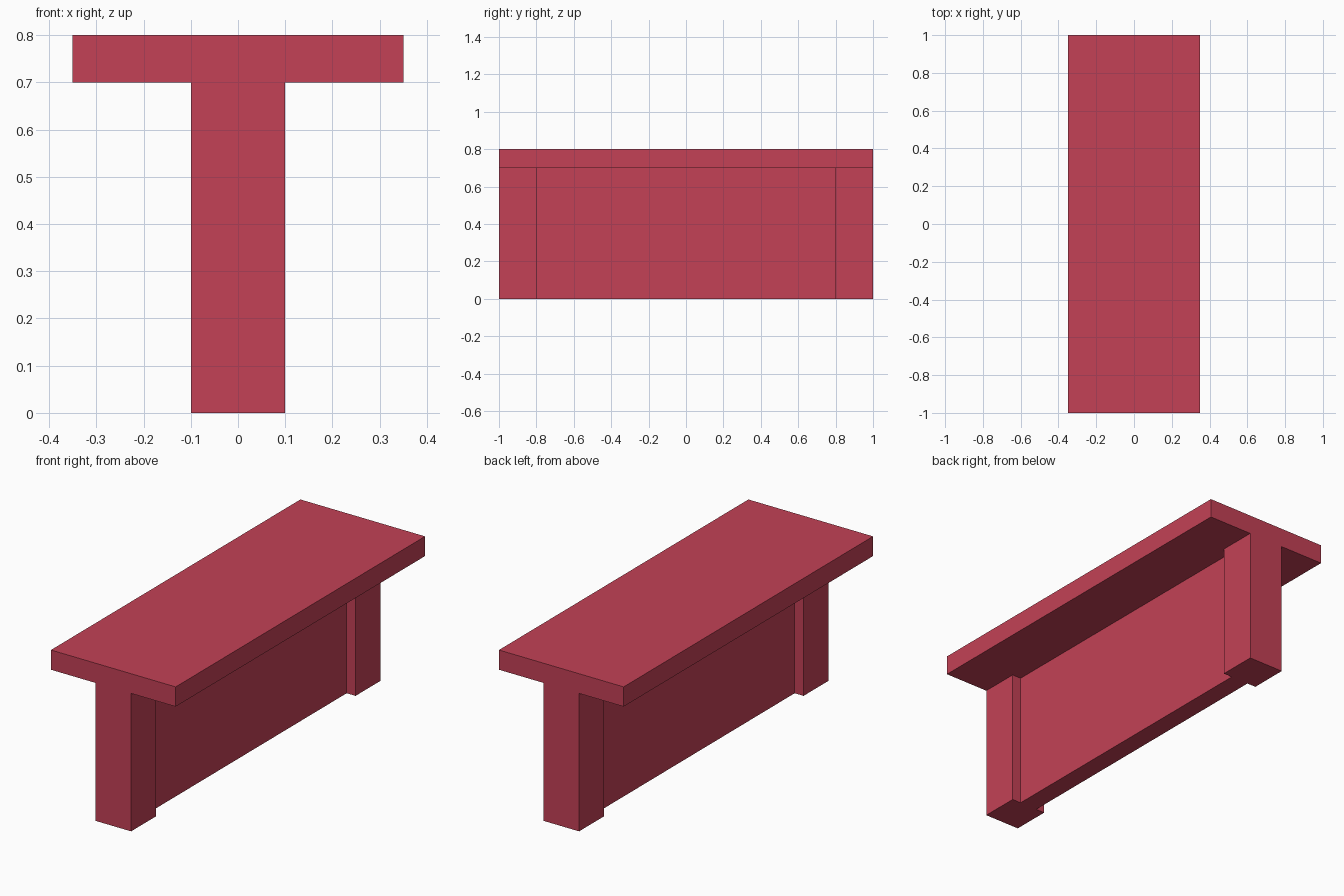
import bpy

cube = bpy.data.objects.get("Cube")
if cube:
    bpy.data.objects.remove(cube, do_unlink=True)

# Single flat colour
red = bpy.data.materials.new("raspberry red")
red.use_nodes = True
colour = (0.546, 0.053, 0.093, 1)
red.diffuse_color = colour
red.node_tree.nodes["Principled BSDF"].inputs["Base Color"].default_value = colour


def box(name, low, high):
    """Add a box spanning two opposite corners."""
    centre = [(a + b) / 2 for a, b in zip(low, high)]
    bpy.ops.mesh.primitive_cube_add(size=1, location=centre)
    obj = bpy.context.object
    obj.name = obj.data.name = name
    obj.scale = [b - a for a, b in zip(low, high)]
    bpy.ops.object.transform_apply(location=False, rotation=False, scale=True)
    obj.data.materials.append(red)
    return obj


# Flat top, resting on the posts and panel
box("top_slab", (-0.35, -1, 0.7), (0.35, 1, 0.8))

# Square posts at both ends
for name, y in (("front_post", -1), ("back_post", 0.8)):
    box(name, (-0.1, y, 0), (0.1, y + 0.2, 0.7))

# Thin wall between the posts
box("centre_panel", (-0.05, -0.8, 0), (0.05, 0.8, 0.7))
